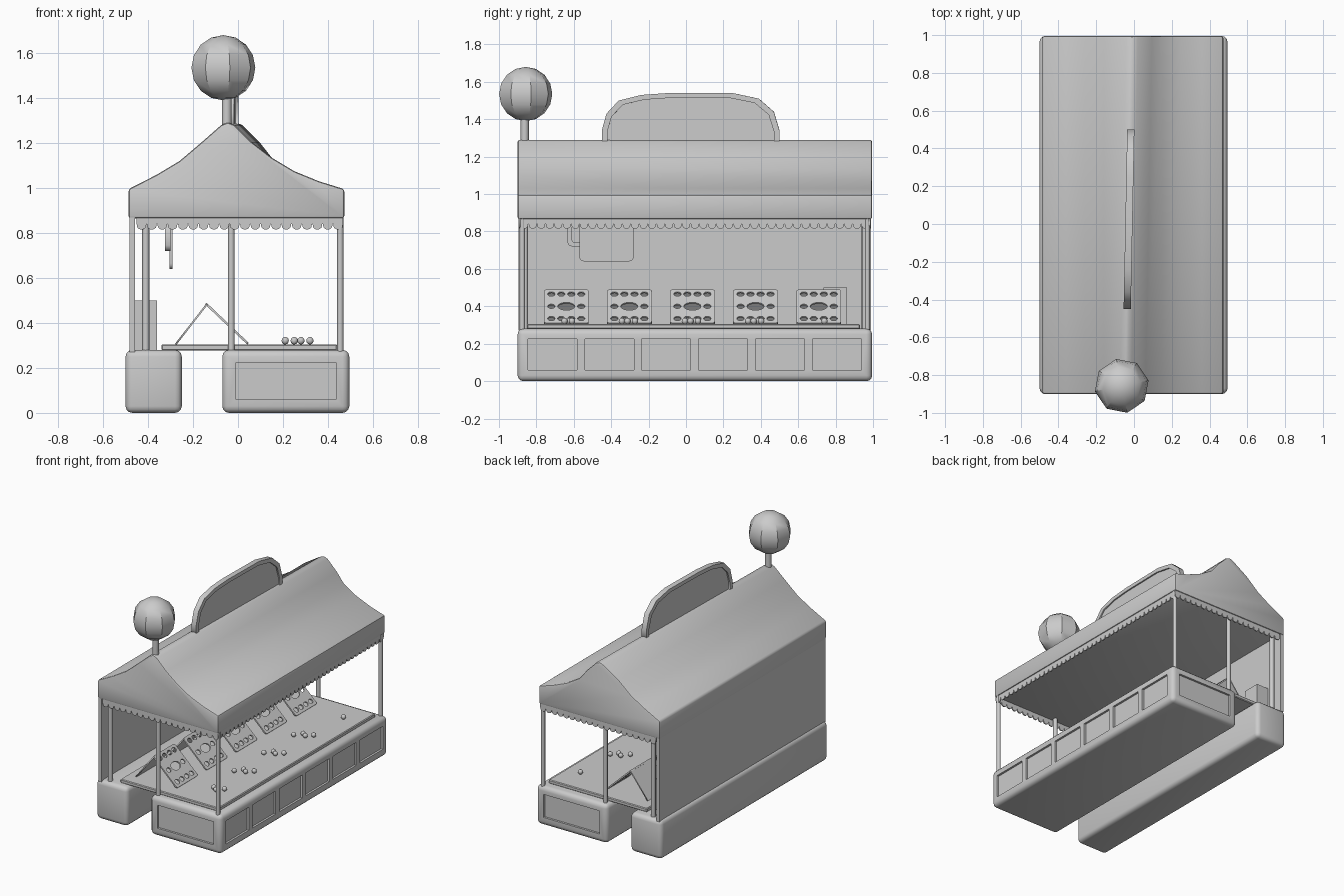
import bpy, bmesh, math
from mathutils import Matrix, Vector

if "Cube" in bpy.data.objects:
    bpy.data.objects.remove(bpy.data.objects["Cube"])


def activate(ob):
    bpy.ops.object.select_all(action='DESELECT')
    ob.select_set(True)
    bpy.context.view_layer.objects.active = ob


def smooth(ob, deg=35):
    activate(ob)
    bpy.ops.object.shade_smooth_by_angle(angle=math.radians(deg))
    return ob


def from_bm(name, bm):
    me = bpy.data.meshes.new(name)
    bmesh.ops.recalc_face_normals(bm, faces=bm.faces)
    bm.to_mesh(me)
    bm.free()
    ob = bpy.data.objects.new(name, me)
    bpy.context.collection.objects.link(ob)
    return ob


def add_box(bm, lo, hi):
    lo, hi = Vector(lo), Vector(hi)
    bmesh.ops.create_cube(bm, size=1, matrix=Matrix.Translation((lo + hi) / 2) @ Matrix.Diagonal((*(hi - lo), 1)))


def bevel(ob, width, segs=3):
    m = ob.modifiers.new("bevel", 'BEVEL')
    m.width, m.segments, m.limit_method = width, segs, 'ANGLE'
    m.angle_limit = math.radians(40)
    activate(ob)
    bpy.ops.object.modifier_apply(modifier=m.name)


def box(name, lo, hi, r=0, segs=3):
    bm = bmesh.new()
    add_box(bm, lo, hi)
    ob = from_bm(name, bm)
    if r:
        bevel(ob, r, segs)
        smooth(ob)
    return ob


def rod(name, x, y, z0, z1, r, n=8):
    bm = bmesh.new()
    bmesh.ops.create_cone(bm, cap_ends=True, segments=n, radius1=r, radius2=r, depth=z1 - z0,
                          matrix=Matrix.Translation((x, y, (z0 + z1) / 2)))
    return smooth(from_bm(name, bm), 50)


def plate(name, loops, thick, origin, u, v):
    """Flat outline with holes, extruded, placed on the plane spanned by u and v."""
    cu = bpy.data.curves.new(name, 'CURVE')
    cu.dimensions, cu.fill_mode, cu.extrude = '2D', 'BOTH', thick / 2
    for pts in loops:
        s = cu.splines.new('POLY')
        s.points.add(len(pts) - 1)
        for p, q in zip(s.points, pts):
            p.co = (q[0], q[1], 0, 1)
        s.use_cyclic_u = True
    ob = bpy.data.objects.new(name, cu)
    bpy.context.collection.objects.link(ob)
    u, v = Vector(u).normalized(), Vector(v).normalized()
    m = Matrix((u, v, u.cross(v))).transposed().to_4x4()
    ob.matrix_world = Matrix.Translation(origin) @ m
    activate(ob)
    bpy.ops.object.convert(target='MESH')
    return bpy.context.object


def ellipse(cx, cy, a, b, n=12):
    return [(cx + a * math.cos(2 * math.pi * i / n), cy + b * math.sin(2 * math.pi * i / n)) for i in range(n)]


def round_rect(x0, y0, x1, y1, r, n=4):
    pts = []
    for cx, cy, k in ((x1 - r, y1 - r, 0), (x0 + r, y1 - r, 1), (x0 + r, y0 + r, 2), (x1 - r, y0 + r, 3)):
        pts += [(cx + r * math.cos((k + i / n) * math.pi / 2), cy + r * math.sin((k + i / n) * math.pi / 2))
                for i in range(n + 1)]
    return pts


# Counter with recessed panels on the long side and both ends
counter = box("counter", (-0.07, -0.9, 0), (0.495, 0.995, 0.28), 0.03)
bm = bmesh.new()
for i in range(6):
    y = -0.845 + i * 0.304
    add_box(bm, (0.48, y, 0.06), (0.55, y + 0.262, 0.225))
add_box(bm, (-0.01, -0.95, 0.06), (0.435, -0.885, 0.225))
add_box(bm, (-0.01, 0.98, 0.06), (0.435, 1.05, 0.225))
cutter = from_bm("panel_cutter", bm)
cutter.hide_render = True
mod = counter.modifiers.new("panels", 'BOOLEAN')
mod.object, mod.operation, mod.solver = cutter, 'DIFFERENCE', 'EXACT'
activate(counter)
bpy.ops.object.modifier_apply(modifier=mod.name)
bpy.data.objects.remove(cutter)
smooth(counter)

# Back bench, back wall, table top and storage box
box("back_bench", (-0.5, -0.9, 0), (-0.25, 0.995, 0.28), 0.03)
box("back_wall", (-0.483, -0.895, 0.27), (-0.457, 0.99, 0.88))
box("table_top", (-0.34, -0.85, 0.278), (0.44, 0.93, 0.305), 0.005, 1)
box("storage_box", (-0.46, 0.735, 0.28), (-0.36, 0.86, 0.5))

# Posts
for x, r, y0, y1 in ((0.455, 0.014, -0.875, 0.97), (-0.03, 0.015, -0.86, 0.955), (-0.41, 0.016, -0.86, 0.955)):
    for y in (y0, y1):
        rod("post", x, y, 0.27, 0.88, r)

# Tent roof lofted between the front and back profiles, ridge slightly skewed
bm = bmesh.new()
rings = []
for y, d in ((-0.9, 0), (0.995, 0.035)):
    prof = [(-0.487, 0.865), (-0.487, 0.995), (-0.36, 1.06), (-0.26, 1.12), (-0.16, 1.205), (-0.075 + d, 1.28),
            (-0.045 + d, 1.292), (-0.015 + d, 1.28), (0.06 + d, 1.205), (0.15, 1.135), (0.25, 1.075),
            (0.36, 1.03), (0.473, 0.995), (0.473, 0.865)]
    rings.append([bm.verts.new((x, y, z)) for x, z in prof])
n = len(rings[0])
for i in range(n):
    j = (i + 1) % n
    bm.faces.new((rings[0][i], rings[0][j], rings[1][j], rings[1][i]))
for r in rings:
    bm.faces.new(r)
roof = from_bm("roof", bm)
bevel(roof, 0.012, 2)
smooth(roof)


# Scalloped valance on the three open sides
def scallops(name, length, count, origin, u):
    w = length / count
    pts = [(length, 0.03), (0, 0.03)]
    for i in range(count):
        for k in range(7):
            a = math.pi * k / 6
            pts.append((w * (i + 0.5 - 0.47 * math.cos(a)), -0.025 * math.sin(a) ** 0.7))
    plate(name, [pts], 0.008, origin, u, (0, 0, 1))


scallops("front_valance", 0.92, 20, (-0.452, -0.888, 0.84), (1, 0, 0))
scallops("rear_valance", 0.92, 20, (-0.452, 0.983, 0.84), (1, 0, 0))
scallops("side_valance", 1.87, 41, (0.461, -0.888, 0.84), (0, 1, 0))

# Roof sign: raised rim around a thinner panel
top = [(-0.45, 1.34), (-0.425, 1.43), (-0.36, 1.5), (-0.24, 1.53), (-0.1, 1.54), (0.25, 1.54), (0.39, 1.51),
       (0.47, 1.44), (0.5, 1.34)]
outer = [(-0.45, 1.24)] + top + [(0.5, 1.24)]
inner = [(-0.42, 1.26)] + [(0.025 + (y - 0.025) * 0.937, 1.3 + (z - 1.3) * 0.89) for y, z in top] + [(0.47, 1.26)]
plate("sign_rim", [outer, inner], 0.038, (-0.027, 0, 0), (0.02, 1, 0), (0, 0, 1))
plate("sign_panel", [inner], 0.018, (-0.027, 0, 0), (0.02, 1, 0), (0, 0, 1))

# Ball ornament on its pole
rod("ornament_pole", -0.05, -0.862, 1.25, 1.45, 0.022)
bm = bmesh.new()
bmesh.ops.create_uvsphere(bm, u_segments=8, v_segments=8, radius=0.145,
                          matrix=Matrix.Translation((-0.065, -0.857, 1.535)) @ Matrix.Rotation(0.2, 4, 'Z'))
smooth(from_bm("ornament_ball", bm), 30)

# Target boards with holes, each propped by a plain back board
holes = [ellipse(c, r, 0.02, 0.017) for r in (0.035, 0.13, 0.225) for c in (-0.08, -0.027, 0.027, 0.08)
         if not (r == 0.13 and abs(c) < 0.05)]
holes.append(ellipse(0, 0.13, 0.046, 0.03, 16))
outline = round_rect(-0.12, 0, 0.12, 0.26, 0.015)
centers = (-0.64, -0.303, 0.034, 0.372, 0.71)
for y in centers:
    plate("target_board", [outline] + holes, 0.01, (0.045, y, 0.307), (0, 1, 0), (-0.187, 0, 0.178))
    plate("target_prop", [[(-0.12, 0), (0.12, 0), (0.12, 0.225), (-0.12, 0.225)]], 0.008,
          (-0.277, y, 0.305), (0, 1, 0), (0.138, 0, 0.177))

# Throwing balls lying in small groups
spots = [(0.21, -0.05), (0.25, 0.0), (0.28, -0.02), (0.32, 0.02)]
for y, count in zip(centers, (3, 4, 4, 4, 1)):
    for dx, dy in spots[-count:]:
        bm = bmesh.new()
        bmesh.ops.create_uvsphere(bm, u_segments=10, v_segments=6, radius=0.017,
                                  matrix=Matrix.Translation((dx, y + dy + 0.01, 0.321)))
        smooth(from_bm("throwing_ball", bm), 60)

# Hanging board and its bent bracket
plate("hanging_board", [round_rect(-0.57, 0.64, -0.28, 0.875, 0.025)], 0.014, (-0.298, 0, 0), (0, 1, 0), (0, 0, 1))
arm = [(-0.635, 0.88), (-0.635, 0.745), (-0.628, 0.728), (-0.61, 0.72), (-0.56, 0.72), (-0.56, 0.74),
       (-0.597, 0.74), (-0.607, 0.748), (-0.61, 0.76), (-0.61, 0.88)]
plate("hanging_bracket", [arm], 0.025, (-0.312, 0, 0), (0, 1, 0), (0, 0, 1))
